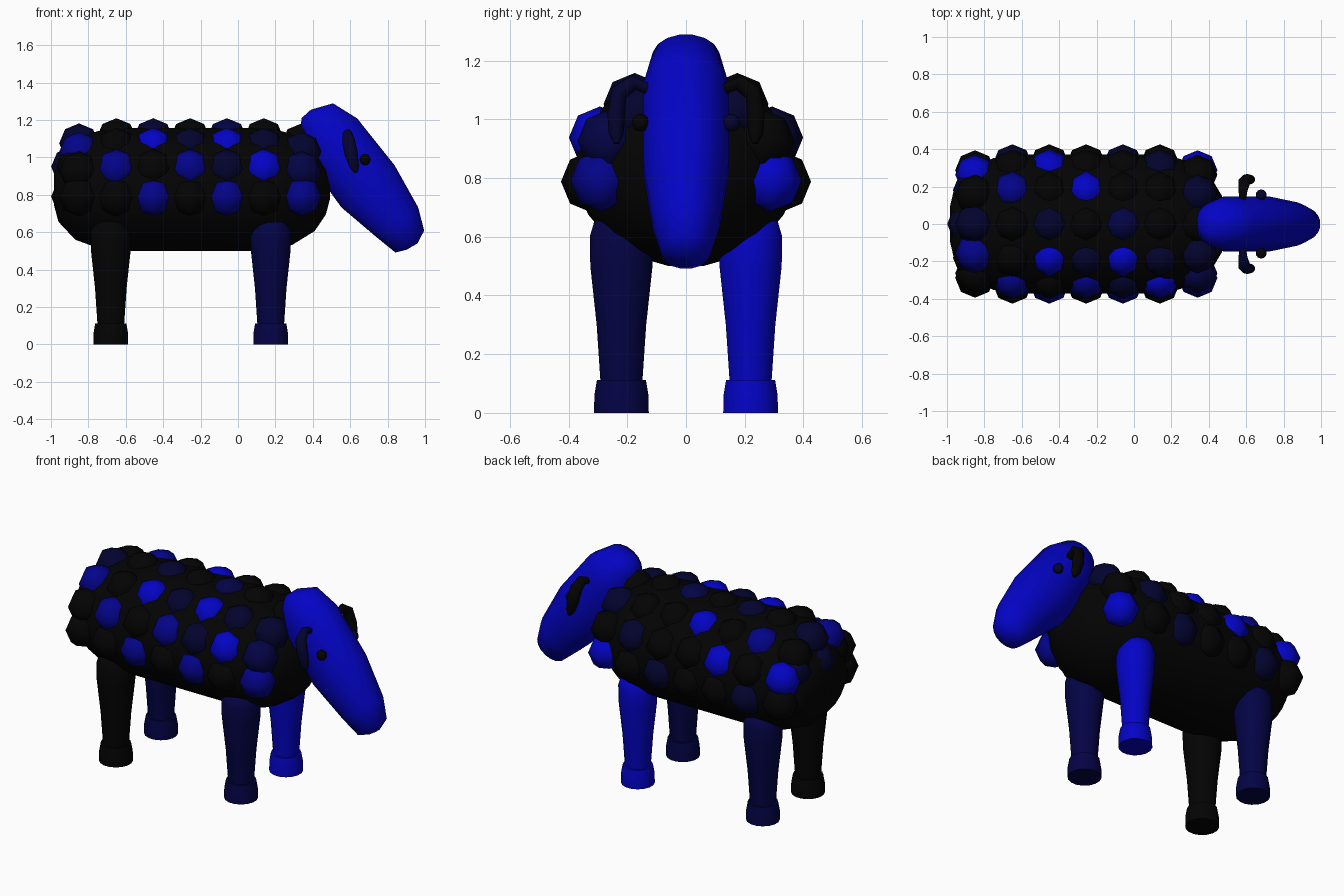
import bpy, bmesh
from math import sin, cos, pi, radians
from mathutils import Matrix, Vector

cube = bpy.data.objects.get("Cube")
if cube:
    bpy.data.objects.remove(cube, do_unlink=True)


def material(name, r, g, b):
    m = bpy.data.materials.new(name)
    m.use_nodes = True
    m.diffuse_color = (r, g, b, 1)
    m.node_tree.nodes["Principled BSDF"].inputs["Base Color"].default_value = (r, g, b, 1)
    return m


COLOURS = {
    "K": material("black", .001, .001, .001),
    "D": material("dark_navy", .001, .001, .028),
    "N": material("navy", .001, .001, .06),
    "M": material("mid_blue", .001, .001, .25),
    "B": material("bright_blue", .001, .001, .56),
}


def finish(bm, name, colour, angle):
    bmesh.ops.recalc_face_normals(bm, faces=bm.faces)
    mesh = bpy.data.meshes.new(name)
    bm.to_mesh(mesh)
    bm.free()
    obj = bpy.data.objects.new(name, mesh)
    bpy.context.collection.objects.link(obj)
    mesh.materials.append(COLOURS[colour])
    bpy.ops.object.select_all(action="DESELECT")
    obj.select_set(True)
    bpy.context.view_layer.objects.active = obj
    bpy.ops.object.shade_smooth_by_angle(angle=radians(angle))


def loft(name, rings, colour, n, angle=60):
    """Bridge elliptical rings, each given as centre and two half-axis vectors."""
    bm = bmesh.new()
    loops = []
    for c, u, v in rings:
        loops.append([bm.verts.new(Vector(c) + Vector(u) * cos(a) + Vector(v) * sin(a))
                      for a in (2 * pi * (i + .5) / n for i in range(n))])
    for a, b in zip(loops, loops[1:]):
        for i in range(n):
            j = (i + 1) % n
            bm.faces.new((a[i], a[j], b[j], b[i]))
    bm.faces.new(loops[0])
    bm.faces.new(loops[-1])
    finish(bm, name, colour, angle)


def ball(name, centre, radius, colour, segments=8, rings=4):
    bm = bmesh.new()
    bmesh.ops.create_uvsphere(bm, u_segments=segments, v_segments=rings, radius=radius)
    bm.transform(Matrix.Translation(centre))
    finish(bm, name, colour, 80)


# Body: rounded barrel along x
barrel = [(-.985, .08), (-.96, .175), (-.87, .272), (-.75, .316), (-.57, .332),
          (.17, .332), (.29, .3), (.41, .225), (.47, .135), (.492, .05)]
loft("body", [((x, 0, .828), (0, r * 1.13, 0), (0, 0, r)) for x, r in barrel], "K", 20)

# Wool tufts: rows along the back and flanks, one letter per column
columns = [-.85, -.65, -.453, -.256, -.059, .138, .34]
rows = [
    ("top", 0, 1.103, "DKDKNKK"),
    ("right_upper", -.175, 1.052, "MKBDBDD"),
    ("right_middle", -.293, .938, "KMKMDBN"),
    ("right_lower", -.32, .788, "KKMKMKM"),
    ("left_upper", .175, 1.052, "KMKBKKD"),
    ("left_middle", .293, .938, "BKBKKDK"),
    ("left_lower", .32, .788, "KDKKDKB"),
]
for name, y, z, colours in rows:
    for i, (x, c) in enumerate(zip(columns, colours)):
        k = .9 if i in (0, 6) else 1
        ball(f"wool_{name}_{i + 1}", (x, y * k, .825 + (z - .825) * k), .106, c)

# Tufts closing the rump
for i, (y, z, c) in enumerate([(0, .95, "D"), (0, .79, "K"), (.18, .95, "D"),
                               (-.18, .95, "K"), (.18, .79, "K"), (-.18, .79, "K")]):
    ball(f"wool_rump_{i + 1}", (-.893 + abs(y) * .17, y, z), .106, c)

# Head: cross-sections from crown to muzzle as brow point, jaw point, half width
sections = [((.39, 1.255), (.34, 1.21), .05), ((.51, 1.29), (.33, 1.14), .115),
            ((.64, 1.21), (.37, .98), .15), ((.84, .96), (.55, .73), .15),
            ((.965, .735), (.74, .57), .118), ((.997, .61), (.84, .49), .085),
            ((.96, .54), (.90, .505), .035)]
rings = []
for (x1, z1), (x2, z2), w in sections:
    rings.append((((x1 + x2) / 2, 0, (z1 + z2) / 2),
                  ((x1 - x2) / 2, 0, (z1 - z2) / 2), (0, w, 0)))
loft("head", rings, "B", 16)

# Drooping ears (centre, half width, thickness direction) and eyes
ear_path = [(.58, .12, 1.1, .018, 0, .02), (.583, .18, 1.125, .025, .008, .025),
            (.59, .228, 1.09, .034, .024, .018), (.605, .238, 1.02, .036, .03, .004),
            (.622, .238, .95, .026, .025, 0), (.632, .236, .918, .01, .01, 0)]
for side, s, ear, eye in (("left", 1, "K", "D"), ("right", -1, "D", "K")):
    loft(f"{side}_ear", [((x, y * s, z), (w, 0, w * .25), (0, ty * s, tz))
                         for x, y, z, w, ty, tz in ear_path], ear, 10)
    ball(f"{side}_eye", (.68, .155 * s, .988), .03, eye, 10, 8)

# Legs and hooves
leg = [(.11, .073), (.3, .086), (.5, .108), (.6, .11), (.65, .095), (.68, .05)]
hoof = [(0, .095), (.06, .094), (.112, .085)]
for name, x, y, c in (("front_left", .175, .22, "B"), ("front_right", .175, -.22, "N"),
                      ("back_left", -.68, .22, "N"), ("back_right", -.68, -.22, "K")):
    for part, profile in (("leg", leg), ("hoof", hoof)):
        loft(f"{name}_{part}", [((x, y, z), (r, 0, 0), (0, r, 0)) for z, r in profile],
             c, 16, 45)
